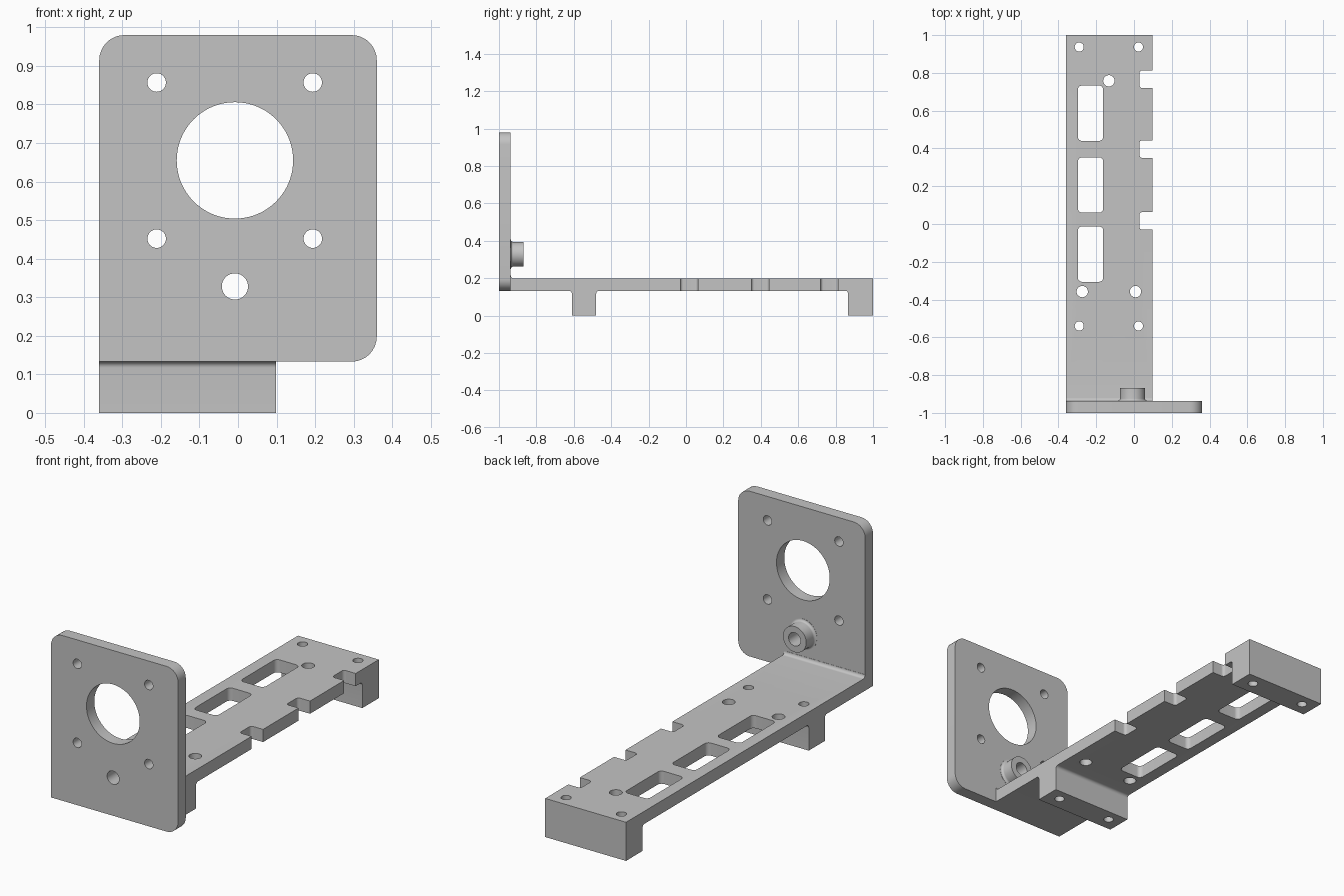
import bpy, bmesh
from math import pi, sin, cos, tan, radians
from mathutils import Vector

if "Cube" in bpy.data.objects:
    bpy.data.objects.remove(bpy.data.objects["Cube"], do_unlink=True)

grey = bpy.data.materials.new("plain grey")
grey.use_nodes = True
colour = (0.55, 0.55, 0.55, 1)
grey.diffuse_color = colour
grey.node_tree.nodes["Principled BSDF"].inputs["Base Color"].default_value = colour


def rounded(corners, steps=8):
    """Outline through (a, b, radius) corners, each turned into an arc."""
    out = []
    for i, (a, b, r) in enumerate(corners):
        p = Vector((a, b))
        if r == 0:
            out.append(p)
            continue
        u = (Vector(corners[i - 1][:2]) - p).normalized()
        v = (Vector(corners[(i + 1) % len(corners)][:2]) - p).normalized()
        half = u.angle(v) / 2
        centre = p + (u + v).normalized() * r / sin(half)
        start = (p + u * r / tan(half) - centre).normalized()
        end = (p + v * r / tan(half) - centre).normalized()
        out += [centre + start.slerp(end, k / steps) * r for k in range(steps + 1)]
    return out


def rect(a0, a1, b0, b1, r):
    return rounded([(a0, b0, r), (a1, b0, r), (a1, b1, r), (a0, b1, r)])


def circle(a, b, r, n=40):
    return [Vector((a + r * cos(2 * pi * k / n), b + r * sin(2 * pi * k / n))) for k in range(n)]


def prisms(name, outlines, axis, lo, hi):
    """Extrude flat outlines along an axis index from lo to hi."""
    bm = bmesh.new()
    for outline in outlines:
        verts = []
        for p in outline:
            co = list(p)
            co.insert(axis, lo)
            verts.append(bm.verts.new(co))
        face = bm.faces.new(verts)
        ext = bmesh.ops.extrude_face_region(bm, geom=[face], use_keep_orig=True)
        shift = Vector((0, 0, 0))
        shift[axis] = hi - lo
        bmesh.ops.translate(bm, vec=shift,
                            verts=[g for g in ext["geom"] if isinstance(g, bmesh.types.BMVert)])
    return finish(name, bm)


def finish(name, bm):
    bmesh.ops.recalc_face_normals(bm, faces=bm.faces)
    mesh = bpy.data.meshes.new(name)
    bm.to_mesh(mesh)
    bm.free()
    mesh.materials.append(grey)
    obj = bpy.data.objects.new(name, mesh)
    bpy.context.collection.objects.link(obj)
    return obj


def select(obj):
    bpy.ops.object.select_all(action="DESELECT")
    obj.select_set(True)
    bpy.context.view_layer.objects.active = obj


def cut(obj, cutter):
    mod = obj.modifiers.new("openings", "BOOLEAN")
    mod.operation = "DIFFERENCE"
    mod.solver = "EXACT"
    mod.object = cutter
    select(obj)
    bpy.ops.object.modifier_apply(modifier=mod.name)
    bpy.data.objects.remove(cutter, do_unlink=True)


LEFT, BACK, BOTTOM, DECK = -0.36, -0.937, 0.133, 0.198
BOSS_X, BOSS_Z = -0.008, 0.328

# Upright mounting plate, square only at the corner above the deck
plate = prisms("mounting_plate", [rounded([
    (LEFT, BOTTOM, 0), (0.36, BOTTOM, 0.065), (0.36, 0.98, 0.065), (LEFT, 0.98, 0.065)])],
    1, -1, BACK)
holes = [circle(x, z, 0.024) for x in (-0.211, 0.194) for z in (0.452, 0.857)]
holes += [circle(BOSS_X, 0.655, 0.151, 80), circle(BOSS_X, BOSS_Z, 0.034)]
cut(plate, prisms("plate_cutter", holes, 1, -1.1, -0.85))

# Deck with two filleted feet, drawn as a side profile
f = 0.016
deck = prisms("deck_with_feet", [rounded([
    (BACK, BOTTOM, 0), (-0.61, BOTTOM, f), (-0.61, 0, 0), (-0.48, 0, 0),
    (-0.48, BOTTOM, f), (0.867, BOTTOM, f), (0.867, 0, 0), (1, 0, 0), (1, DECK, 0),
    (BACK + 0.001, DECK, f), (BACK + 0.001, DECK + 0.017, 0), (BACK, DECK + 0.017, 0)])],
    0, LEFT, 0.098)

# Slots, edge notches and screw holes through the deck
openings = [rect(-0.297, -0.163, y, y + 0.293, 0.022) for y in (-0.306, 0.06, 0.44)]
openings += [rect(0.029, 0.2, y, y + 0.093, 0.015) for y in (-0.03, 0.35, 0.72)]
openings += [circle(x, y, 0.024) for x in (-0.29, 0.024) for y in (-0.54, 0.937)]
openings += [circle(x, y, 0.03) for x, y in ((-0.133, 0.758), (-0.274, -0.358), (0.008, -0.358))]
cut(deck, prisms("deck_cutter", openings, 2, -0.1, 0.4))

# Hollow boss behind the plate, a turned profile of (radius, y)
profile = rounded([(0.034, BACK, 0), (0.034, -0.868, 0), (0.066, -0.868, 0),
                   (0.066, BACK + 0.001, 0.012), (0.079, BACK + 0.001, 0), (0.079, BACK, 0)])
bm = bmesh.new()
ring = [bm.verts.new((BOSS_X + r, y, BOSS_Z)) for r, y in profile]
edges = [bm.edges.new((ring[i - 1], ring[i])) for i in range(len(ring))]
bmesh.ops.spin(bm, geom=ring + edges, cent=(BOSS_X, 0, BOSS_Z), axis=(0, 1, 0),
               angle=2 * pi, steps=40)
bmesh.ops.remove_doubles(bm, verts=bm.verts, dist=0.0001)
boss = finish("boss", bm)

for part in (plate, deck, boss):
    select(part)
    bpy.ops.object.shade_smooth_by_angle(angle=radians(30))
